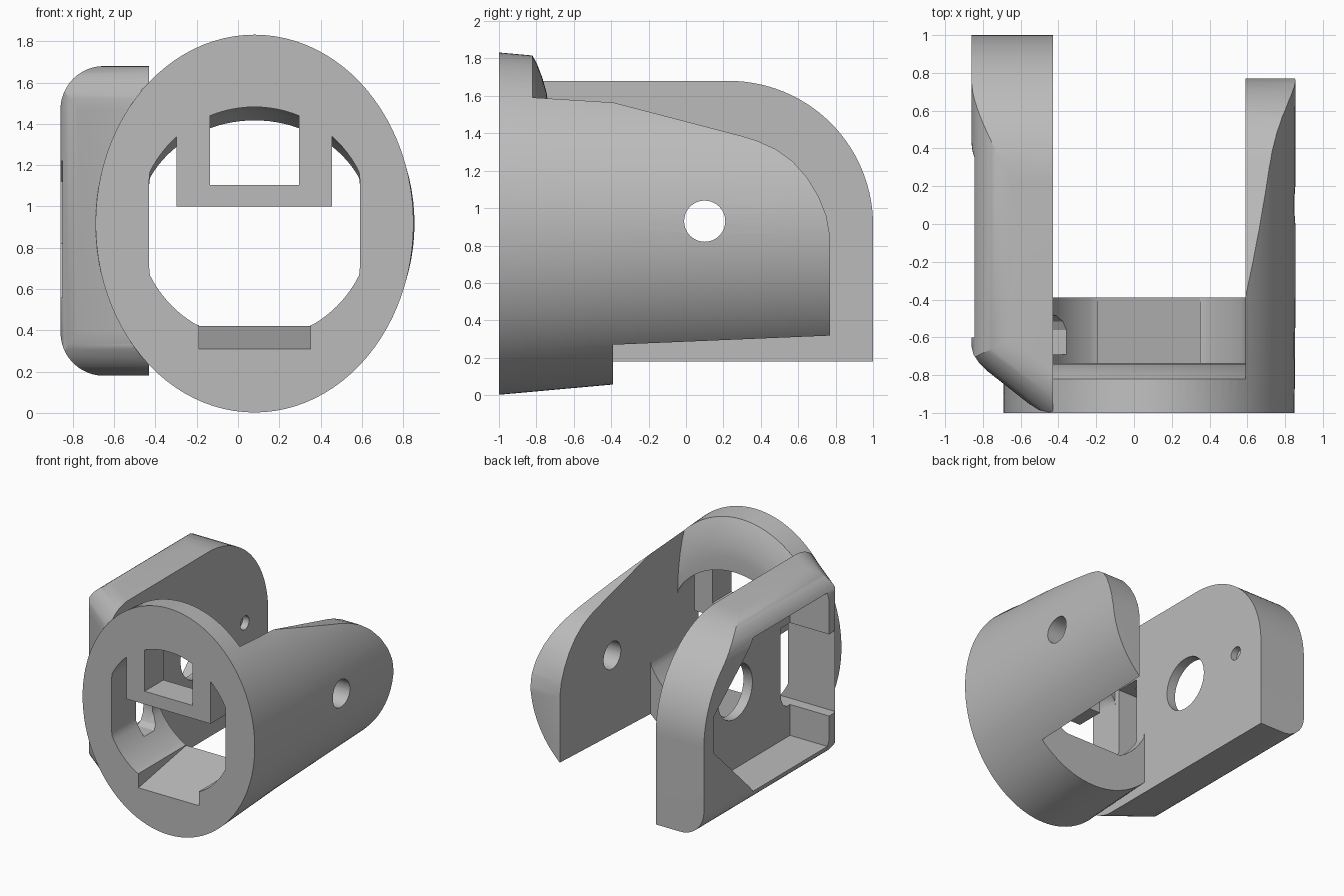
import bpy, bmesh
from math import sin, cos, pi

if "Cube" in bpy.data.objects:
    bpy.data.objects.remove(bpy.data.objects["Cube"])

gray = bpy.data.materials.new("plain gray")
gray.use_nodes = True
gray.diffuse_color = (0.5, 0.5, 0.5, 1)
gray.node_tree.nodes["Principled BSDF"].inputs["Base Color"].default_value = (0.5, 0.5, 0.5, 1)

CX, CZ = 0.08, 0.917     # barrel axis
PIVOT = (0.10, 0.93)     # y, z of the pivot holes


def loft(name, sections):
    """Solid skinned over rings with equal point counts."""
    bm = bmesh.new()
    rings = [[bm.verts.new(p) for p in s] for s in sections]
    n = len(rings[0])
    for a, b in zip(rings, rings[1:]):
        for i in range(n):
            j = (i + 1) % n
            bm.faces.new((a[i], a[j], b[j], b[i]))
    bm.faces.new(rings[0][::-1])
    bm.faces.new(rings[-1])
    bmesh.ops.recalc_face_normals(bm, faces=bm.faces)
    me = bpy.data.meshes.new(name)
    bm.to_mesh(me)
    bm.free()
    me.materials.append(gray)
    ob = bpy.data.objects.new(name, me)
    bpy.context.collection.objects.link(ob)
    return ob


def prism(name, axis, pts, lo, hi):
    """Extrude a 2D outline along x, y or z."""
    def place(p, t):
        return {"x": (t, p[0], p[1]), "y": (p[0], t, p[1]), "z": (p[0], p[1], t)}[axis]
    return loft(name, [[place(p, t) for p in pts] for t in (lo, hi)])


def box(x0, x1, y0, y1, z0, z1):
    return prism("cutter", "x", [(y0, z0), (y1, z0), (y1, z1), (y0, z1)], x0, x1)


def hole(y, z, r, x0, x1):
    pts = [(y + r * cos(i * pi / 24), z + r * sin(i * pi / 24)) for i in range(48)]
    return prism("cutter", "x", pts, x0, x1)


def combine(ob, other, op="DIFFERENCE", keep=False):
    m = ob.modifiers.new("bool", "BOOLEAN")
    m.operation, m.solver, m.object = op, "EXACT", other
    bpy.context.view_layer.objects.active = ob
    bpy.ops.object.modifier_apply(modifier=m.name)
    if not keep:
        bpy.data.objects.remove(other)


def oval(y, rx, rz, n=96):
    return [(CX + rx * cos(2 * pi * i / n), y, CZ + rz * sin(2 * pi * i / n)) for i in range(n)]


def arc(cy, cz, r, a0, a1, n):
    return [(cy + r * cos(a0 + (a1 - a0) * i / n), cz + r * sin(a0 + (a1 - a0) * i / n))
            for i in range(n + 1)]


# Barrel with its side wing: tapered oval body
barrel = loft("barrel_and_wing", [oval(-1, 0.77, 0.915), oval(-0.39, 0.775, 0.86),
                                  oval(0.77, 0.775, 0.795)])

# Clear the space behind the barrel, beside the wing
combine(barrel, box(-2, 0.59, -0.39, 2, -1, 3))

# Upper collar is shorter, with a rounded back
back = [(0.02, -0.735), (0.5, -0.735), (0.62, -0.735), (0.70, -0.745), (0.78, -0.768),
        (0.85, -0.795), (0.898, -0.82), (1.6, -0.82), (1.6, 1.5)]
upper = loft("cutter", [oval(y, r * 0.86, r) for r, y in back])
combine(upper, box(-2, 0.59, -3, 3, CZ, 3), "INTERSECT")
combine(barrel, upper)


# Bore: circle with flat sides and floor, narrowing at the upper back
def bore_ring(y, squash):
    ring = []
    for i in range(96):
        a = 2 * pi * i / 96
        dx = max(-0.51, min(0.51, 0.565 * cos(a)))
        z = max(0.42, CZ + 0.565 * sin(a))
        if z > CZ:
            z = CZ + (z - CZ) * squash
        ring.append((CX + dx, y, z))
    return ring


bore = loft("cutter", [bore_ring(-1.2, 1), bore_ring(-0.86, 1), bore_ring(-0.81, 0.97),
                       bore_ring(-0.735, 0.885), bore_ring(-0.2, 0.885)])

# U-shaped key left standing inside the bore
key = prism("cutter", "y", [(-0.298, 1.0), (0.455, 1.0), (0.455, 1.7), (0.295, 1.7), (0.295, 1.105),
                            (-0.135, 1.105), (-0.135, 1.7), (-0.298, 1.7)], -1.4, -0.76)
combine(bore, key)
combine(barrel, bore)

# Sloped floor notch
combine(barrel, prism("cutter", "x", [(-1.1, 0.292), (-0.3, 0.436), (-0.3, 0.6), (-1.1, 0.6)],
                      -0.19, 0.35))

# Wing outline seen from the side, and its pivot hole
combine(barrel, prism("cutter", "x", [(-0.39, 1.565), (0.30, 1.385), (0.38, 1.36), (0.48, 1.315),
                                      (0.57, 1.25), (0.65, 1.16), (0.71, 1.06), (0.75, 0.96),
                                      (0.77, 0.85), (1.5, 0.85), (1.5, 2.5), (-0.39, 2.5)], 0.5, 2))
combine(barrel, hole(*PIVOT, 0.11, 0.3, 2))

# Side plate: rounded outer edges and a big rear arc
R = 0.21
section = ([(-0.43, 0.18), (-0.43, 1.68)] + arc(-0.86 + R, 1.68 - R, R, pi / 2, pi, 12)
           + arc(-0.86 + R, 0.18 + R, R, pi, 1.5 * pi, 12))
plate = prism("side_plate", "y", section, -1, 1)
side = [(-2, -1), (1, -1)] + arc(0.23, 0.91, 0.77, 0, pi / 2, 28) + [(-2, 1.68)]
combine(plate, prism("cutter", "x", side, -2, 1), "INTERSECT")

# Swept front corner of the plate, its upper and lower edges rounded too
combine(plate, prism("cutter", "z", [(-0.86, -0.65), (-0.85, -0.69), (-0.82, -0.735), (-0.77, -0.785),
                                     (-0.66, -0.87), (-0.56, -0.95), (-0.50, -0.985), (-0.43, -1.0),
                                     (-0.43, -2), (-2, -2), (-2, -0.65)], -1, 3))
sweep = ([(-3, 0.18)] + arc(-R, 0.18 + R, R, 1.5 * pi, 2 * pi, 12)
         + arc(-R, 1.68 - R, R, 0, pi / 2, 12) + [(-3, 1.68)])
nx, ny = -0.618, -0.786
combine(plate, loft("cutter", [[(-0.66 + nx * s - ny * t, -0.87 + ny * s + nx * t, z) for s, z in sweep]
                               for t in (-4, 4)]), "INTERSECT")

# Outer pocket tapering to the rear, and the slot into the bore
pocket = prism("cutter", "x", [(-0.6, 0.31), (0.35, 0.31), (0.87, 0.82), (0.87, 1.12),
                               (0.35, 1.55), (-0.6, 1.55)], -2, -0.51)
slot = prism("cutter", "x", [(-0.69, 0.56), (-0.56, 0.56), (-0.515, 0.585), (-0.485, 0.64),
                             (-0.48, 0.70), (-0.48, 1.22), (-0.69, 1.22)], -2, -0.33)
for part in (barrel, plate):
    combine(part, pocket, keep=True)
    combine(part, slot, keep=True)
for cutter in (pocket, slot):
    bpy.data.objects.remove(cutter)

# Large pivot opening and small blind pin hole
combine(plate, hole(*PIVOT, 0.22, -2, 0))
combine(plate, hole(0.70, 0.93, 0.055, -0.485, 0))

# Smooth curved faces, keep sharp edges
for part in (barrel, plate):
    bpy.ops.object.select_all(action="DESELECT")
    part.select_set(True)
    bpy.context.view_layer.objects.active = part
    bpy.ops.object.shade_smooth_by_angle(angle=0.45)
